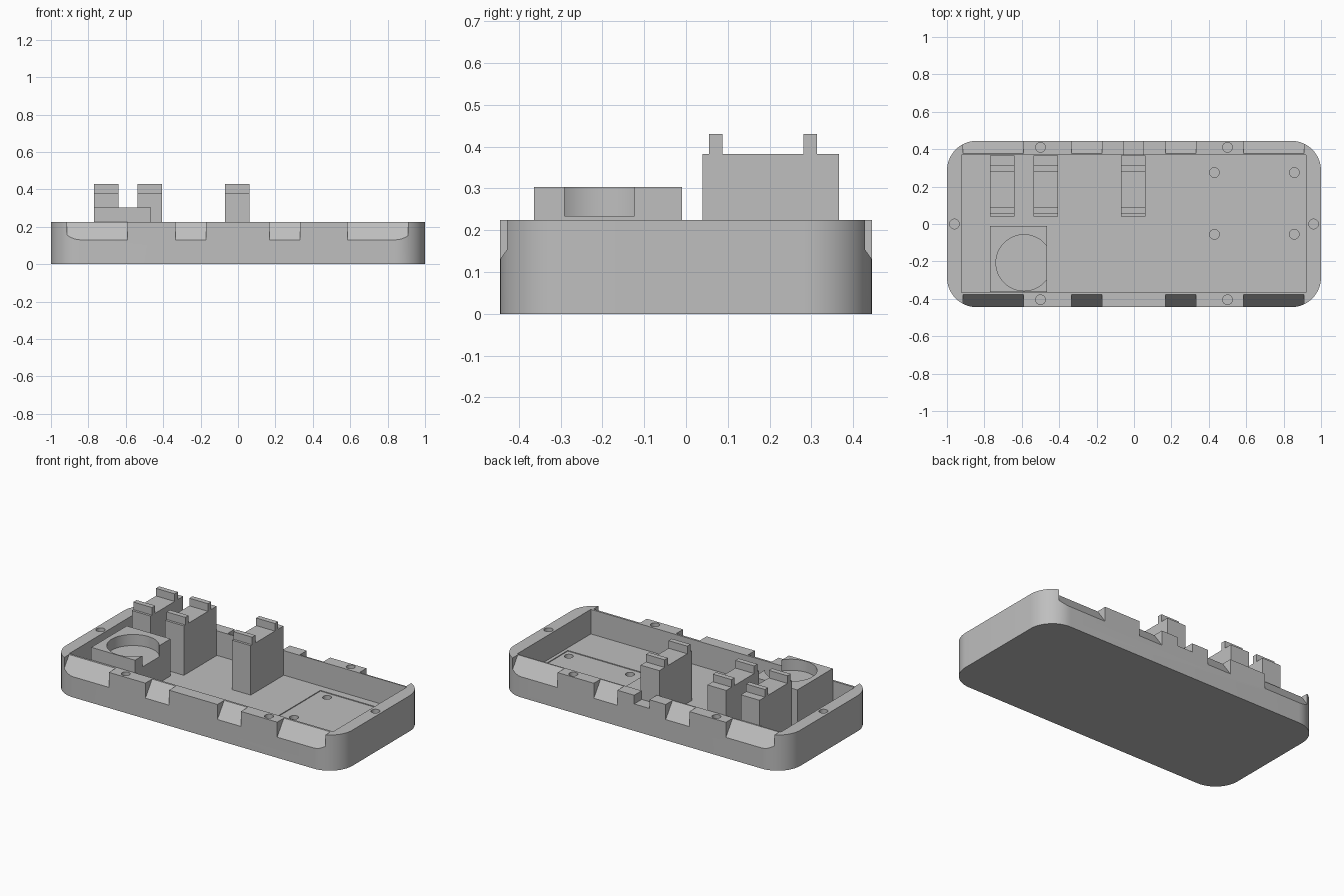
import bpy
import bmesh
from math import cos, sin, pi, radians

if "Cube" in bpy.data.objects:
    bpy.data.objects.remove(bpy.data.objects["Cube"], do_unlink=True)

grey = bpy.data.materials.new("plain grey")
grey.use_nodes = True
grey.diffuse_color = (0.52, 0.52, 0.52, 1)
grey.node_tree.nodes["Principled BSDF"].inputs["Base Color"].default_value = (0.52, 0.52, 0.52, 1)

RIM, FLOOR = 0.225, 0.07


def prism(name, base, offset):
    """Extrude a closed outline of 3D points along an offset."""
    bm = bmesh.new()
    face = bm.faces.new([bm.verts.new(p) for p in base])
    new = bmesh.ops.extrude_face_region(bm, geom=[face])["geom"]
    bmesh.ops.translate(bm, vec=offset, verts=[v for v in new if isinstance(v, bmesh.types.BMVert)])
    bmesh.ops.recalc_face_normals(bm, faces=bm.faces)
    mesh = bpy.data.meshes.new(name)
    bm.to_mesh(mesh)
    bm.free()
    obj = bpy.data.objects.new(name, mesh)
    bpy.context.collection.objects.link(obj)
    mesh.materials.append(grey)
    return obj


def box(name, x0, x1, y0, y1, z0, z1):
    return prism(name, [(x0, y0, z0), (x1, y0, z0), (x1, y1, z0), (x0, y1, z0)], (0, 0, z1 - z0))


def cylinder(name, x, y, r, z0, z1, n=24):
    ring = [(x + r * cos(2 * pi * i / n), y + r * sin(2 * pi * i / n), z0) for i in range(n)]
    return prism(name, ring, (0, 0, z1 - z0))


def activate(obj):
    bpy.ops.object.select_all(action='DESELECT')
    obj.select_set(True)
    bpy.context.view_layer.objects.active = obj


def combine(obj, other, operation='DIFFERENCE'):
    activate(obj)
    mod = obj.modifiers.new("cut", 'BOOLEAN')
    mod.operation, mod.solver, mod.object = operation, 'EXACT', other
    bpy.ops.object.modifier_apply(modifier=mod.name)
    bpy.data.objects.remove(other, do_unlink=True)


def smooth(obj):
    activate(obj)
    bpy.ops.object.shade_smooth_by_angle(angle=radians(30))


# Tray with rounded corners
R, STEPS = 0.16, 14
outline = []
for q, (sx, sy) in enumerate([(1, 1), (-1, 1), (-1, -1), (1, -1)]):
    for i in range(STEPS + 1):
        a = (q + i / STEPS) * pi / 2
        outline.append((sx * (1 - R) + R * cos(a), sy * (0.445 - R) + R * sin(a), 0))
tray = prism("tray", outline, (0, 0, RIM))
combine(tray, box("cavity", -0.922, 0.92, -0.365, 0.37, FLOOR, 0.5))

# Sloping notches along the outside of both long rims
for side in (-1, 1):
    for x0, x1 in [(-0.915, -0.59), (-0.335, -0.17), (0.168, 0.332), (0.585, 0.91)]:
        wedge = [(x0, side * y, z) for y, z in [(0.465, 0.102), (0.353, 0.26), (0.465, 0.26)]]
        combine(tray, prism("notch", wedge, (x1 - x0, 0, 0)))

# Cable gap in the back rim
combine(tray, box("gap", -0.055, 0.05, 0.35, 0.47, 0.17, 0.3))

# Screw holes in the rim
for x, y in [(-0.5, -0.405), (0.5, -0.405), (-0.5, 0.41), (0.5, 0.41), (-0.96, 0), (0.96, 0)]:
    combine(tray, cylinder("hole", x, y, 0.026, 0.1, 0.3))

# Shallow board recess with four mounting holes
combine(tray, box("recess", 0.35, 0.9, -0.107, 0.322, FLOOR - 0.005, 0.15))
for x in (0.43, 0.857):
    for y in (-0.055, 0.275):
        combine(tray, cylinder("hole", x, y, 0.026, 0.03, 0.15))
smooth(tray)

# Support towers, each with a pair of upright lips
for i, x in enumerate((-0.77, -0.537, -0.07)):
    tower = [(0.04, FLOOR), (0.04, 0.382)]
    for y in (0.055, 0.281):
        tower += [(y, 0.382), (y, 0.43), (y + 0.032, 0.43), (y + 0.032, 0.382)]
    tower += [(0.366, 0.382), (0.366, FLOOR)]
    prism(f"support_tower_{i + 1}", [(x, y, z) for y, z in tower], (0.131, 0, 0))

# Block with a round seat that breaks through one side
holder = box("round_holder", -0.77, -0.464, -0.364, -0.01, FLOOR, 0.304)
combine(holder, cylinder("seat", -0.588, -0.207, 0.15, 0.234, 0.4, 48))
smooth(holder)
